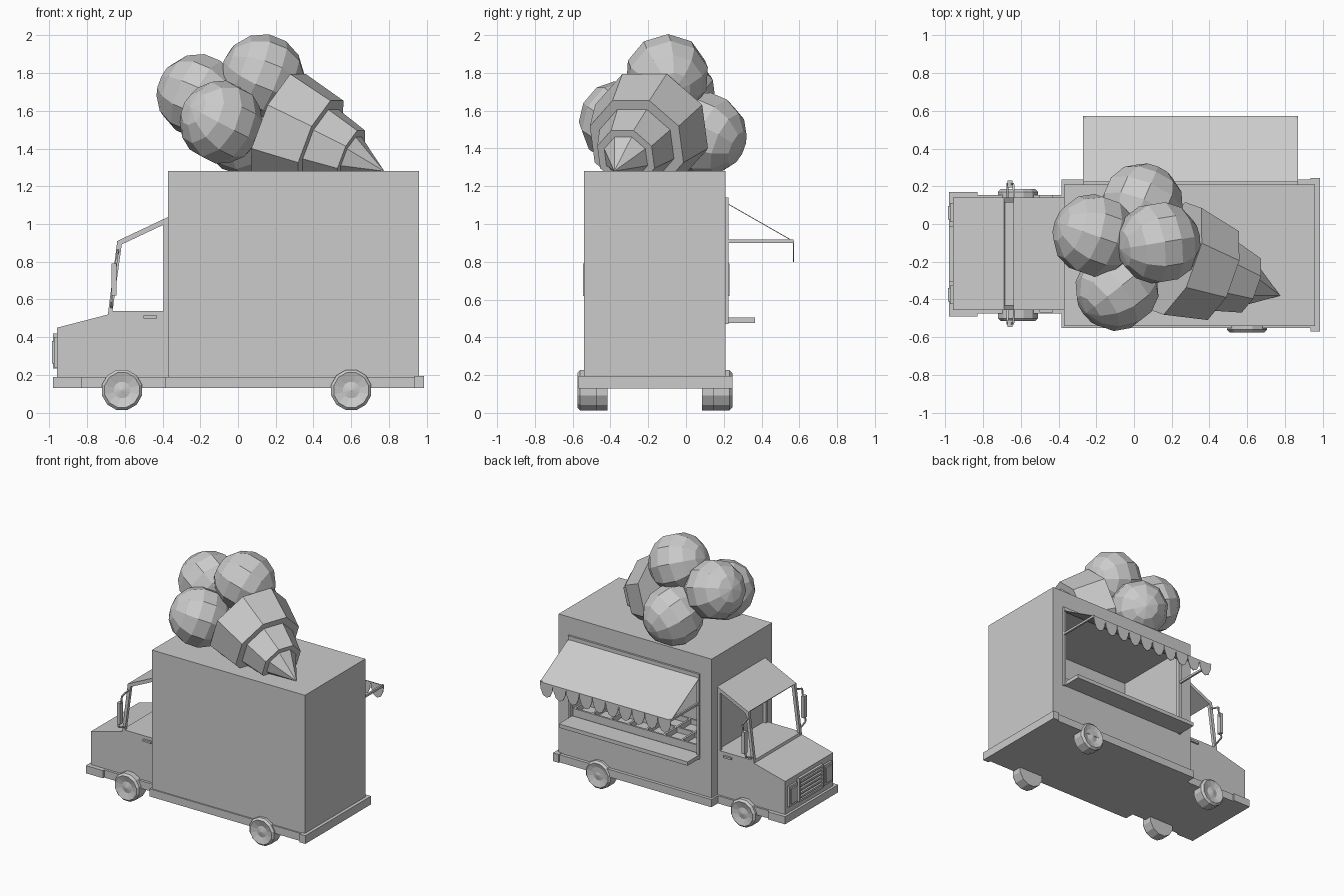
import bpy, bmesh, math
from mathutils import Vector, Matrix

if "Cube" in bpy.data.objects:
    bpy.data.objects.remove(bpy.data.objects["Cube"], do_unlink=True)

grey = bpy.data.materials.new("plain grey")
grey.use_nodes = True
grey.diffuse_color = (0.6, 0.6, 0.6, 1)
grey.node_tree.nodes["Principled BSDF"].inputs["Base Color"].default_value = (0.6, 0.6, 0.6, 1)


def finish(name, bm):
    bmesh.ops.recalc_face_normals(bm, faces=bm.faces)
    mesh = bpy.data.meshes.new(name)
    bm.to_mesh(mesh)
    bm.free()
    mesh.materials.append(grey)
    obj = bpy.data.objects.new(name, mesh)
    bpy.context.collection.objects.link(obj)
    return obj


def add_box(bm, x, y, z):
    size = Matrix.Diagonal((x[1] - x[0], y[1] - y[0], z[1] - z[0], 1))
    mid = Matrix.Translation((sum(x) / 2, sum(y) / 2, sum(z) / 2))
    bmesh.ops.create_cube(bm, size=1, matrix=mid @ size)


def boxes(name, *specs):
    bm = bmesh.new()
    for spec in specs:
        add_box(bm, *spec)
    return finish(name, bm)


def add_prism(bm, profile, y0, y1):
    """Extrude an x-z profile along y."""
    face = bm.faces.new([bm.verts.new((x, y0, z)) for x, z in profile])
    out = bmesh.ops.extrude_face_region(bm, geom=[face])
    moved = [v for v in out["geom"] if isinstance(v, bmesh.types.BMVert)]
    bmesh.ops.translate(bm, verts=moved, vec=(0, y1 - y0, 0))


def add_beam(bm, a, b, width):
    a, b = Vector(a), Vector(b)
    turn = (b - a).to_track_quat("Z", "Y").to_matrix().to_4x4()
    size = Matrix.Diagonal((width, width, (b - a).length, 1))
    bmesh.ops.create_cube(bm, size=1, matrix=Matrix.Translation((a + b) / 2) @ turn @ size)


def add_lathe(bm, profile, sides, matrix):
    """Revolve (radius, height) points about local z."""
    rings = []
    for r, h in profile:
        angles = [math.tau * (i + 0.5) / sides for i in range(sides)]
        pts = [(r * math.cos(a), r * math.sin(a), h) for a in angles] if r else [(0, 0, h)]
        rings.append([bm.verts.new(matrix @ Vector(p)) for p in pts])
    for low, high in zip(rings, rings[1:]):
        for i in range(sides):
            j = (i + 1) % sides
            quad = [low[i % len(low)], low[j % len(low)], high[j % len(high)], high[i % len(high)]]
            bm.faces.new(list(dict.fromkeys(quad)))


def trim_below(bm, z):
    geom = bm.verts[:] + bm.edges[:] + bm.faces[:]
    bmesh.ops.bisect_plane(bm, geom=geom, plane_co=(0, 0, z), plane_no=(0, 0, 1), clear_inner=True)


# Cargo body: hollow, with a serving hatch in the +y wall
X, Y, Z = (-0.37, 0.96), (-0.54, 0.21), (0.19, 1.28)
T = 0.02
HX, HZ = (-0.25, 0.85), (0.5, 1.12)
WALL = (Y[1] - T, Y[1])
boxes("cargo_body",
      (X, Y, (Z[1] - T, Z[1])), (X, Y, (Z[0], Z[0] + T)),
      (X, (Y[0], Y[0] + T), Z),
      ((X[0], X[0] + T), Y, Z), ((X[1] - T, X[1]), Y, Z),
      ((X[0], HX[0]), WALL, Z), ((HX[1], X[1]), WALL, Z),
      (HX, WALL, (HZ[1], Z[1])), (HX, WALL, (Z[0], HZ[0])))
boxes("hatch_frame",
      ((-0.27, 0.87), (0.21, 0.225), (1.11, 1.14)),
      ((-0.27, -0.25), (0.21, 0.225), (0.47, 1.14)),
      ((0.85, 0.87), (0.21, 0.225), (0.47, 1.14)))
boxes("serving_counter", ((-0.27, 0.85), (0.2, 0.365), (0.475, 0.505)))

# Display bench with rows of tubs
boxes("display_bench", ((-0.25, 0.85), (-0.16, 0.19), (0.21, 0.52)))
dividers = [((x, x + 0.015), (-0.16, 0.19), (0.52, 0.56)) for x in [-0.25 + 0.155 * i for i in range(8)]]
rails = [((-0.25, 0.85), (y, y + 0.015), (0.52, 0.56)) for y in (-0.16, 0.01, 0.175)]
boxes("tub_dividers", *dividers, *rails)

# Awning sheet, arms and scalloped edge
bm = bmesh.new()
sheet = [(y, z) for y, z in ((0.22, 1.11), (0.57, 0.91), (0.57, 0.905), (0.22, 1.105))]
ends = [[bm.verts.new((x, y, z)) for y, z in sheet] for x in (-0.27, 0.87)]
for i in range(4):
    j = (i + 1) % 4
    bm.faces.new((ends[0][i], ends[0][j], ends[1][j], ends[1][i]))
for end in ends:
    bm.faces.new(end)
finish("awning", bm)
boxes("awning_arms", *[((x, x + 0.015), (0.2, 0.57), (0.9, 0.917)) for x in (-0.27, 0.855)])
bm = bmesh.new()
COUNT = 10
step = 1.14 / COUNT
for i in range(COUNT):
    mid = -0.27 + step * (i + 0.5)
    shape = [(-0.5, 0.91), (-0.45, 0.86), (-0.27, 0.815), (0, 0.8), (0.27, 0.815), (0.45, 0.86), (0.5, 0.91)]
    add_prism(bm, [(mid + step * u, z) for u, z in shape], 0.567, 0.572)
finish("awning_scallops", bm)

# Cab: solid lower part, open framed windows, sloped roof
CY = (-0.455, 0.14)
MID = sum(CY) / 2
bm = bmesh.new()
add_prism(bm, [(-0.96, 0.19), (-0.96, 0.45), (-0.69, 0.52), (-0.685, 0.54), (-0.37, 0.54), (-0.37, 0.19)], *CY)
finish("cab_lower", bm)
bm = bmesh.new()
add_prism(bm, [(-0.64, 0.91), (-0.365, 1.04), (-0.365, 1.01), (-0.62, 0.89)], *CY)
finish("cab_roof", bm)
bm = bmesh.new()
for y0 in (CY[0], CY[1] - 0.025):
    add_prism(bm, [(-0.69, 0.52), (-0.64, 0.91), (-0.615, 0.9), (-0.665, 0.54)], y0, y0 + 0.025)
    add_prism(bm, [(-0.395, 0.53), (-0.395, 1.02), (-0.365, 1.03), (-0.365, 0.53)], y0, y0 + 0.025)
finish("cab_pillars", bm)

# Chassis skirts and bumpers
boxes("skirt",
      ((-0.96, -0.37), (-0.475, 0.155), (0.13, 0.19)),
      ((-0.385, 0.96), (-0.55, 0.235), (0.13, 0.19)))
boxes("front_bumper", ((-0.98, -0.83), (-0.49, 0.17), (0.13, 0.19)))
boxes("rear_bumper", ((0.935, 0.985), (-0.57, 0.245), (0.13, 0.195)))

# Grille and headlights
bars = [((-0.98, -0.965), (-0.29, -0.03), (z, z + 0.015)) for z in [0.26 + 0.03 * i for i in range(5)]]
sides = [((-0.98, -0.96), (y, y + 0.015), (0.235, 0.42)) for y in (-0.305, -0.025)]
caps = [((-0.98, -0.96), (-0.305, -0.01), (z, z + 0.015)) for z in (0.235, 0.405)]
boxes("grille", *bars, *sides, *caps)
boxes("headlights", *[((-0.975, -0.95), (y - 0.05, y + 0.05), (0.24, 0.4)) for y in (-0.375, 0.06)],
      *[((-0.985, -0.97), (y - 0.035, y + 0.035), (0.26, 0.38)) for y in (-0.375, 0.06)])

# Door handles and mirrors, one per side
handles, mirrors = bmesh.new(), bmesh.new()
for s in (-1, 1):
    door = MID + s * 0.2975
    out = MID + s * 0.37
    add_box(handles, (-0.5, -0.43), sorted((door, door + s * 0.015)), (0.5, 0.515))
    path = [(-0.67, door, 0.56), (-0.67, out, 0.59), (-0.64, out, 0.84), (-0.635, door, 0.86)]
    for a, b in zip(path, path[1:]):
        add_beam(mirrors, a, b, 0.01)
    add_box(mirrors, (-0.67, -0.645), (out - 0.018, out + 0.018), (0.62, 0.79))
finish("door_handles", handles)
finish("side_mirrors", mirrors)

# Wheels with dished hubs
tyre = [(0, 0), (0.11, 0), (0.11, 0.085), (0.095, 0.1), (0.045, 0.085), (0, 0.095)]
for name, x, inner in (("front_wheels", -0.615, 0.25), ("rear_wheels", 0.6, 0.31)):
    bm = bmesh.new()
    for s in (-1, 1):
        spot = Matrix.Translation((x, -0.165 + s * inner, 0.12))
        add_lathe(bm, tyre, 12, spot @ Matrix.Rotation(-s * math.pi / 2, 4, "X"))
    finish(name, bm)

# Stepped wafer cone lying on the roof
tip = Vector((0.775, -0.38, 1.28))
axis = Vector((-0.88, 0.31, 0.37)).normalized()
turn = axis.to_track_quat("Z", "Y").to_matrix().to_4x4()
bm = bmesh.new()
wafer = [(0, 0), (0.125, 0.2), (0.165, 0.2), (0.215, 0.385), (0.27, 0.385), (0.325, 0.64), (0, 0.64)]
add_lathe(bm, wafer, 8, Matrix.Translation(tip) @ turn)
trim_below(bm, 1.275)
finish("wafer_cone", bm)

# Four faceted scoops
scoops = [(-0.21, -0.06, 1.68), (0.13, -0.1, 1.785), (-0.09, -0.345, 1.54), (0.04, 0.1, 1.475)]
for i, spot in enumerate(scoops):
    bm = bmesh.new()
    tilt = Matrix.Rotation(0.5 * i, 4, "Z") @ turn
    bmesh.ops.create_uvsphere(bm, u_segments=10, v_segments=7, radius=0.223,
                              matrix=Matrix.Translation(spot) @ tilt)
    trim_below(bm, 1.275)
    finish("scoop_%d" % (i + 1), bm)
